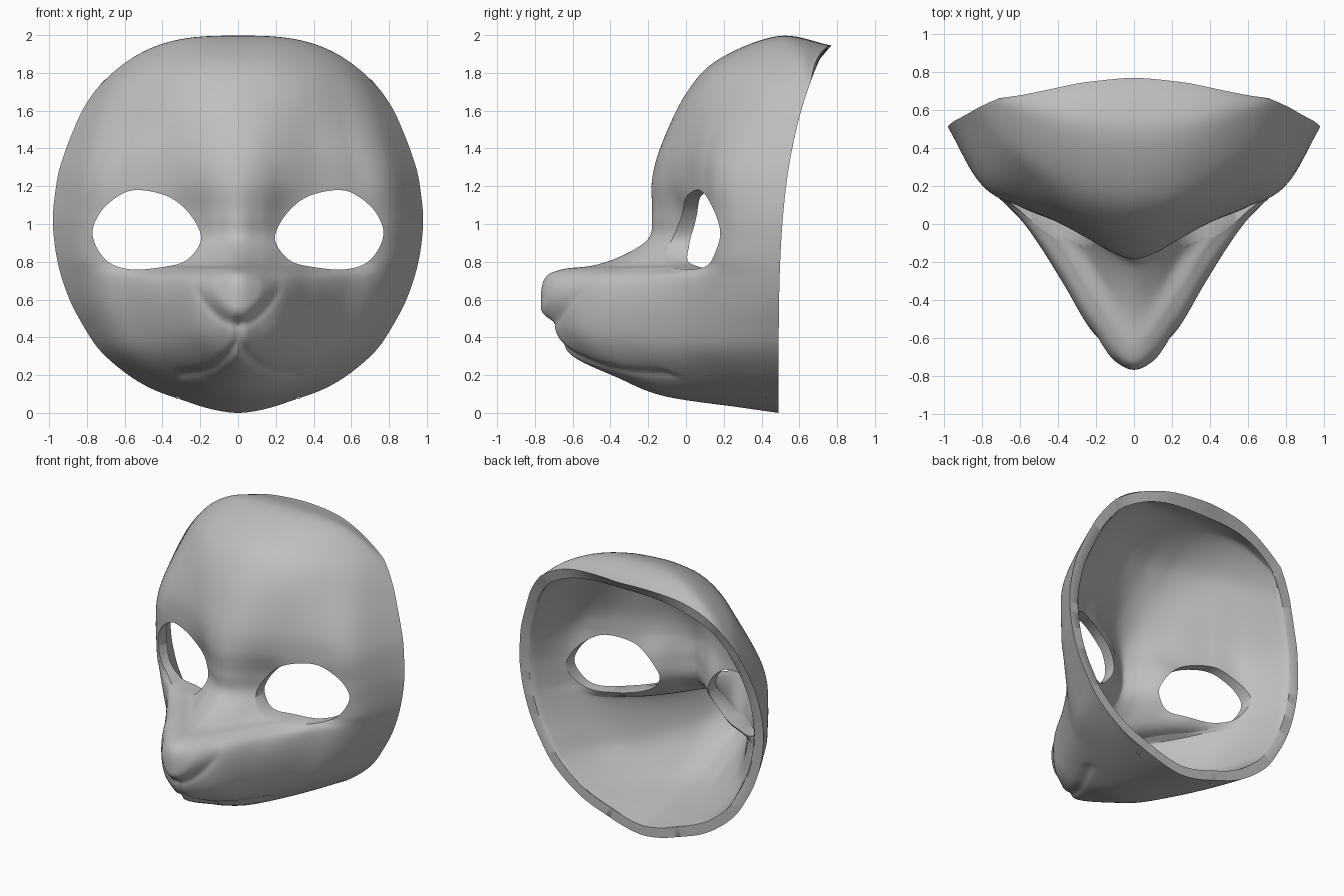
import bpy, bmesh
from math import exp, hypot
from mathutils import Vector

default_cube = bpy.data.objects.get("Cube")
if default_cube:
    bpy.data.objects.remove(default_cube)

# Half-width of the mask outline against height, in hundredths
OUTLINE = [(6, 27), (12, 44), (20, 58), (33, 73), (48, 83), (62, 90), (80, 95.5), (100, 98),
           (115, 97), (131, 94), (157, 84), (168, 77.5), (176, 71)]

# Section stations from the centre line to the rim
STATIONS = [0, .12, .26, .42, .62, .83, 1]

# Rows from chin rim to crown rim, in hundredths:
# height at centre, height at rim, then depth at each station but the rim
ROWS = [
    (0, 6, 49, 49, 49, 49, 49, 49),
    (3, 12, 28, 29, 31, 35, 41, 47),
    (9, 20, -12, -10, -6, 4, 18, 34),
    (19, 28, -37, -35, -28, -14, 4, 25),
    (30, 35, -60, -55, -45, -27, -4, 19),
    (43, 44, -70, -65, -55, -33, -6, 18),
    (60, 60, -72, -67, -55, -31, -3, 20),
    (71, 72, -70, -63, -49, -24, 1, 21),
    (76, 77, -62, -53, -35, -11, 6, 21),
    (79, 82, -44, -35, -16, 0, 9, 21),
    (91, 93, -21, -15, -3, 3, 9, 22),
    (105, 105, -18, -13, -2, 3, 10, 22),
    (123, 121, -18, -15, -7, 1, 9, 21),
    (142, 138, -13, -11.5, -6, 2, 11, 25),
    (169, 156, 0, 1, 4, 10, 21, 36),
    (187, 165, 17, 18, 20, 25, 33, 45),
    (199.5, 171.5, 49, 49, 50, 52, 56, 60),
    (194.5, 176, 77, 76.5, 75.5, 74, 71, 68),
]

# Eye opening and mouth line on the model's left
EYE = [(.77, .94), (.73, 1.06), (.63, 1.15), (.53, 1.18), (.38, 1.15), (.28, 1.08),
       (.21, .98), (.2, .9), (.27, .81), (.38, .775), (.57, .76), (.7, .81)]
MOUTH = [(0, .48), (0, .38), (.05, .31), (.12, .25), (.2, .22), (.3, .21)]


def spline(xs, ys, x):
    """Smooth curve through the given points."""
    last = len(xs) - 1
    i = 0
    while i < last - 1 and x > xs[i + 1]:
        i += 1

    def slope(k):
        a, b = max(k - 1, 0), min(k + 1, last)
        return (ys[b] - ys[a]) / (xs[b] - xs[a])

    h = xs[i + 1] - xs[i]
    t = (x - xs[i]) / h
    blend = t * t * (3 - 2 * t)
    return (ys[i] + (ys[i + 1] - ys[i]) * blend
            + h * t * (1 - t) * ((1 - t) * slope(i) - t * slope(i + 1)))


def smoothstep(a, b, x):
    t = min(max((x - a) / (b - a), 0), 1)
    return t * t * (3 - 2 * t)


def rim_depth(z):
    return .49 + .28 * (max(z, 0) / 2) ** 3.8


def line_distance(p, points):
    best = 9
    for a, b in zip(points, points[1:]):
        a, b = Vector(a), Vector(b)
        t = min(max((p - a).dot(b - a) / (b - a).length_squared, 0), 1)
        best = min(best, (p - a.lerp(b, t)).length)
    return best


def sculpt(x, z):
    """Depth added for the nose pad, its crease and the mouth groove."""
    x = abs(x)
    q = (z - .64) / .15
    d = hypot(x / (.18 + .05 * max(-1, min(q, 1))), q)
    depth = -.048 * (1 - smoothstep(.6, 1.2, d))
    depth += .008 * exp(-((d - 1.15) / .13) ** 2) * smoothstep(.4, -.2, q)
    if x < .42 and .1 < z < .58:
        depth += .024 * exp(-(line_distance(Vector((x, z)), MOUTH) / .024) ** 2)
    return depth


def make_object(name, bm):
    mesh = bpy.data.meshes.new(name)
    bm.to_mesh(mesh)
    bm.free()
    obj = bpy.data.objects.new(name, mesh)
    bpy.context.collection.objects.link(obj)
    return obj


# Outer surface: rows lofted between the centre profile and the rim
STEPS, HALF, THICKNESS = 9, 72, .07
bm = bmesh.new()
outer = []
indices = list(range(len(ROWS)))
columns = list(zip(*ROWS))
out_z, out_w = zip(*OUTLINE)
mirrored = [-STATIONS[1]] + STATIONS
for r in range((len(ROWS) - 1) * STEPS + 1):
    zc, zs, *depths = [spline(indices, c, r / STEPS) / 100 for c in columns]
    width = spline(out_z, out_w, zs * 100) / 100
    depths = [depths[1]] + depths + [rim_depth(zs)]
    bend = 1.7 if zs > zc else 3
    line = []
    for c in range(-HALF, HALF + 1):
        s = abs(c) / HALF
        line.append(bm.verts.new((width * c / HALF, spline(mirrored, depths, s),
                                  zc + (zs - zc) * s ** bend)))
    outer.append(line)
top, end = len(outer) - 1, 2 * HALF
for r in range(top):
    for c in range(end):
        bm.faces.new((outer[r][c], outer[r][c + 1], outer[r + 1][c + 1], outer[r + 1][c]))
bm.normal_update()

# Inner surface: offset inward, ending flush with the rim
inner = []
for r, line in enumerate(outer):
    inner_line = []
    for c, v in enumerate(line):
        on_rim = r in (0, top) or c in (0, end)
        n = v.normal.copy()
        if on_rim:
            n.y = 0
            n.normalize()
        p = v.co - n * THICKNESS
        p.y = rim_depth(p.z) if on_rim else min(p.y, rim_depth(p.z) - .004)
        inner_line.append(bm.verts.new(p))
    inner.append(inner_line)
for r in range(top):
    for c in range(end):
        bm.faces.new((inner[r][c], inner[r + 1][c], inner[r + 1][c + 1], inner[r][c + 1]))

# Rim wall joining both surfaces
loop = ([(0, c) for c in range(end)] + [(r, end) for r in range(top)]
        + [(top, c) for c in range(end, 0, -1)] + [(r, 0) for r in range(top, 0, -1)])
for (r, c), (r2, c2) in zip(loop, loop[1:] + loop[:1]):
    bm.faces.new((outer[r2][c2], outer[r][c], inner[r][c], inner[r2][c2]))

# Nose and mouth relief on the outside only
for line in outer:
    for v in line:
        if v.co.y < .1:
            v.co.y += sculpt(v.co.x, v.co.z)
mask = make_object("mask_shell", bm)

# Eye openings
params = list(range(-1, len(EYE) + 2))
eye_x, eye_z = zip(*[EYE[k % len(EYE)] for k in params])
for side, label in ((1, "left"), (-1, "right")):
    bm = bmesh.new()
    ring = []
    for k in range(len(EYE) * 5):
        t = k / 5
        ring.append(bm.verts.new((side * spline(params, eye_x, t), -1, spline(params, eye_z, t))))
    cap = bm.faces.new(ring)
    moved = bmesh.ops.extrude_face_region(bm, geom=[cap])["geom"]
    bmesh.ops.translate(bm, vec=(0, 2, 0),
                        verts=[v for v in moved if isinstance(v, bmesh.types.BMVert)])
    bmesh.ops.recalc_face_normals(bm, faces=bm.faces)
    cutter = make_object(label + "_eye_cutter", bm)
    cutter.hide_render = True
    cutter.hide_set(True)
    cut = mask.modifiers.new(label + "_eye", "BOOLEAN")
    cut.operation = "DIFFERENCE"
    cut.solver = "EXACT"
    cut.object = cutter

# Bake the cuts, then drop the cutters
bpy.context.view_layer.update()
evaluated = mask.evaluated_get(bpy.context.evaluated_depsgraph_get())
baked = bpy.data.meshes.new_from_object(evaluated)
mask.modifiers.clear()
mask.data = baked
for label in ("left", "right"):
    bpy.data.objects.remove(bpy.data.objects[label + "_eye_cutter"])

# Plain grey finish
grey = bpy.data.materials.new("plain_grey")
grey.use_nodes = True
colour = (.52, .52, .52, 1)
grey.diffuse_color = colour
grey.node_tree.nodes["Principled BSDF"].inputs["Base Color"].default_value = colour
mask.data.materials.clear()
mask.data.materials.append(grey)

bpy.ops.object.select_all(action="DESELECT")
mask.select_set(True)
bpy.context.view_layer.objects.active = mask
bpy.ops.object.shade_smooth_by_angle(angle=.7)
